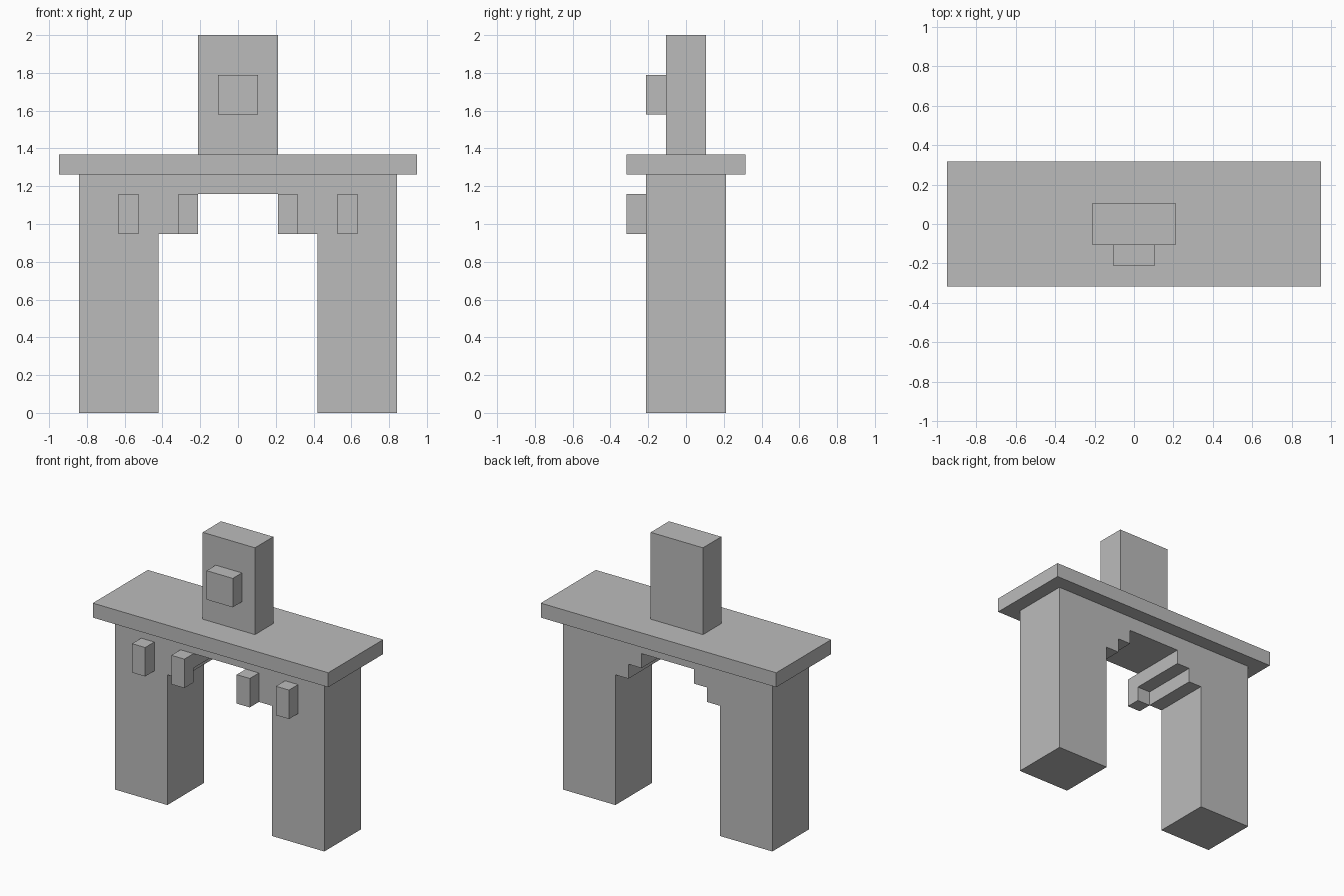
import bpy
import bmesh

if "Cube" in bpy.data.objects:
    bpy.data.objects.remove(bpy.data.objects["Cube"])

U = 2 / 19  # module: the model is 19 units tall

stone = bpy.data.materials.new("plain grey stone")
stone.diffuse_color = (0.5, 0.5, 0.5, 1)
stone.use_nodes = True
stone.node_tree.nodes["Principled BSDF"].inputs["Base Color"].default_value = stone.diffuse_color


def extrude_profile(name, points, y0, y1):
    """Extrude an (x, z) outline along y; all sizes in modules."""
    bm = bmesh.new()
    face = bm.faces.new([bm.verts.new((x * U, y0 * U, z * U)) for x, z in points])
    new = bmesh.ops.extrude_face_region(bm, geom=[face])["geom"]
    verts = [v for v in new if isinstance(v, bmesh.types.BMVert)]
    bmesh.ops.translate(bm, verts=verts, vec=(0, (y1 - y0) * U, 0))
    bmesh.ops.recalc_face_normals(bm, faces=bm.faces)
    mesh = bpy.data.meshes.new(name)
    bm.to_mesh(mesh)
    bm.free()
    mesh.materials.append(stone)
    obj = bpy.data.objects.new(name, mesh)
    bpy.context.collection.objects.link(obj)
    return obj


def box(name, x0, x1, y0, y1, z0, z1):
    return extrude_profile(name, [(x0, z0), (x1, z0), (x1, z1), (x0, z1)], y0, y1)


# Gate body: two legs joined by a lintel with a stepped opening
right = [(2, 11), (2, 10), (3, 10), (3, 9), (4, 9), (4, 0), (8, 0), (8, 12)]
left = [(-x, z) for x, z in reversed(right)]
extrude_profile("gate_body", right + left, -2, 2)

# Overhanging roof slab
box("roof_slab", -9, 9, -3, 3, 12, 13)

# Central tower and its raised front panel
box("tower", -2, 2, -1, 1, 13, 19)
box("tower_panel", -1, 1, -2, -1, 15, 17)

# Front blocks, two on each side of the opening
for side, sign in (("right", 1), ("left", -1)):
    for place, x in (("inner", 2.5), ("outer", 5.5)):
        c = sign * x
        box(f"{side}_{place}_block", c - 0.5, c + 0.5, -3, -2, 9, 11)
